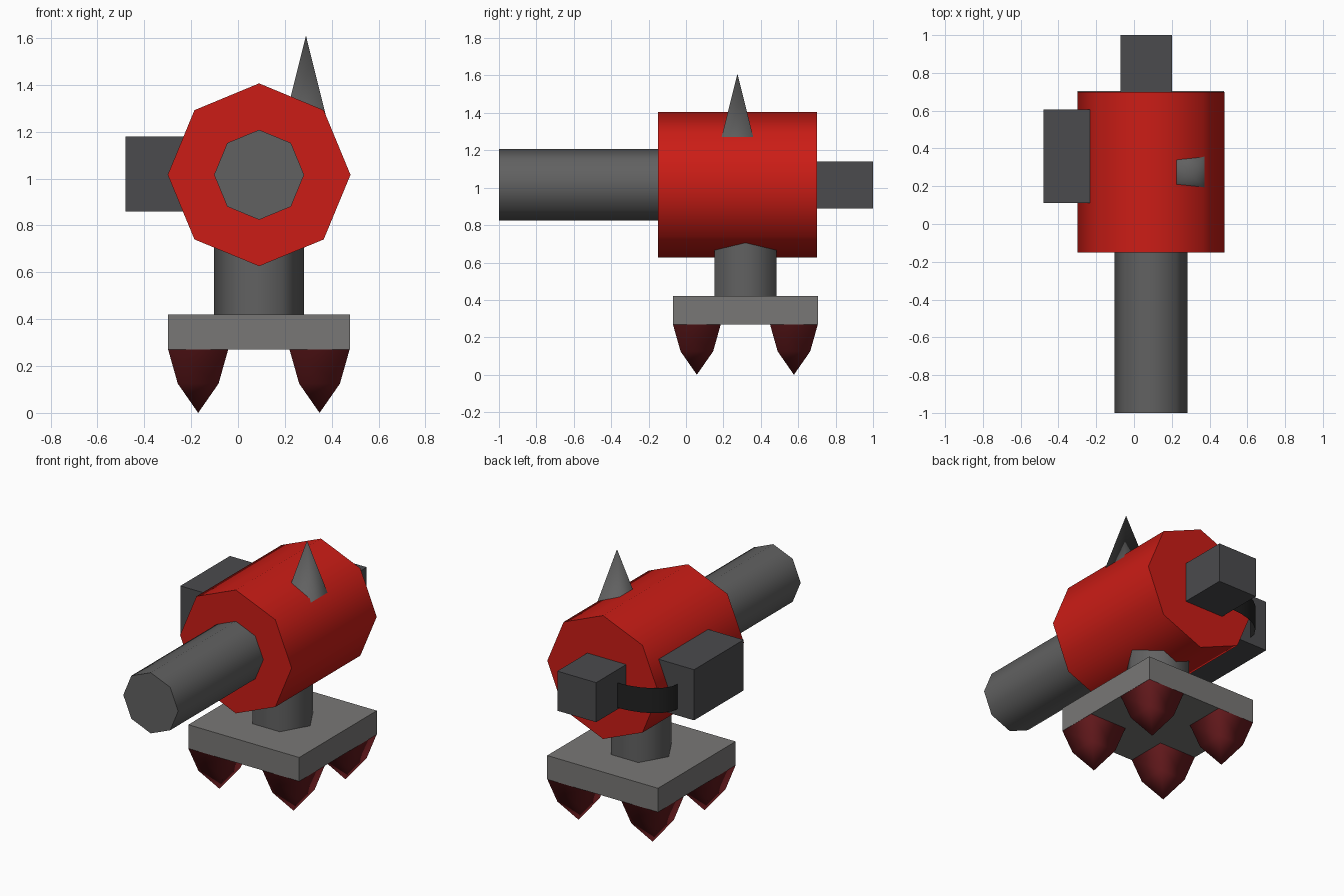
import bpy, bmesh
from math import sin, cos, pi, radians, sqrt
from mathutils import Matrix

if "Cube" in bpy.data.objects:
    bpy.data.objects.remove(bpy.data.objects["Cube"])


def material(name, r, g, b):
    m = bpy.data.materials.new(name)
    m.diffuse_color = (r, g, b, 1)
    m.use_nodes = True
    m.node_tree.nodes["Principled BSDF"].inputs["Base Color"].default_value = m.diffuse_color
    return m


RED = material("red", 0.60, 0.012, 0.008)
DARK_RED = material("dark_red", 0.13, 0.01, 0.012)
STEEL = material("steel", 0.12, 0.12, 0.12)
IRON = material("iron", 0.07, 0.07, 0.075)
BLACK = material("black", 0.015, 0.015, 0.015)
STONE = material("stone", 0.19, 0.185, 0.18)


def finish(name, bm, mat, smooth=None):
    bmesh.ops.recalc_face_normals(bm, faces=bm.faces)
    me = bpy.data.meshes.new(name)
    bm.to_mesh(me)
    bm.free()
    me.materials.append(mat)
    ob = bpy.data.objects.new(name, me)
    bpy.context.collection.objects.link(ob)
    if smooth:
        bpy.ops.object.select_all(action='DESELECT')
        ob.select_set(True)
        bpy.context.view_layer.objects.active = ob
        bpy.ops.object.shade_smooth_by_angle(angle=radians(smooth))
    return ob


def box(name, lo, hi, mat):
    bm = bmesh.new()
    bmesh.ops.create_cube(bm, size=1)
    for v in bm.verts:
        v.co = [l + (c + 0.5) * (h - l) for l, h, c in zip(lo, hi, v.co)]
    return finish(name, bm, mat)


def loft(name, centre, sides, rings, mat, turn=0.0, along_y=False, smooth=62):
    """Stack of regular polygons given as (height, radius); radius 0 is a tip."""
    bm = bmesh.new()
    loops = []
    for h, r in rings:
        n = sides if r else 1
        loops.append([bm.verts.new((r * cos(turn + 2 * pi * i / sides),
                                    r * sin(turn + 2 * pi * i / sides), h)) for i in range(n)])
    for a, b in zip(loops, loops[1:]):
        for i in range(sides):
            j = (i + 1) % sides
            quad = [a[i % len(a)], a[j % len(a)], b[j % len(b)], b[i % len(b)]]
            bm.faces.new(list(dict.fromkeys(quad)))
    for end in (loops[0], loops[-1]):
        if len(end) > 1:
            bm.faces.new(end)
    if along_y:
        bm.transform(Matrix.Rotation(-pi / 2, 4, 'X'))
    bm.transform(Matrix.Translation(centre))
    return finish(name, bm, mat, smooth)


CX = 0.09          # shared centre line
AXIS = (CX, 0, 1.016)

# Octagonal body and barrel
loft("body", AXIS, 8, [(-0.15, 0.39), (0.70, 0.39)], RED, along_y=True)
loft("barrel", AXIS, 8, [(-1.0, 0.192), (-0.05, 0.192)], STEEL, along_y=True)

# Hexagonal neck and square base
loft("neck", (CX, 0.318, 0), 6, [(0.40, 0.192), (0.80, 0.192)], STEEL)
box("base_plate", (-0.298, -0.07, 0.27), (0.477, 0.705, 0.42), STONE)

# Four pointed feet, square in section
for ix, x in enumerate((-0.17, 0.348)):
    for iy, y in enumerate((0.058, 0.577)):
        loft(f"foot_{ix}{iy}", (x, y, 0), 4,
             [(0.27, 0.128 * sqrt(2)), (0.125, 0.087 * sqrt(2)), (0, 0)],
             DARK_RED, turn=pi / 4, smooth=100)

# Sight spike on the shoulder
loft("spike", (0.29, 0.275, 0), 4, [(1.12, 0.122 * sqrt(2)), (1.61, 0)],
     STEEL, turn=pi / 4, smooth=100)

# Rear and side boxes
box("rear_box", (-0.072, 0.68, 0.89), (0.20, 1.0, 1.14), IRON)
box("side_box", (-0.48, 0.11, 0.86), (-0.20, 0.605, 1.18), IRON)

# Thin feed belt curving between the boxes
bm = bmesh.new()
prev = None
for i in range(7):
    a = pi / 2 * i / 6
    x, y = -0.07 - 0.295 * sin(a), 0.60 + 0.187 * cos(a)
    pair = [bm.verts.new((x, y, z)) for z in (0.90, 1.058)]
    if prev:
        bm.faces.new((prev[0], pair[0], pair[1], prev[1]))
    prev = pair
finish("feed_belt", bm, BLACK, 60)
